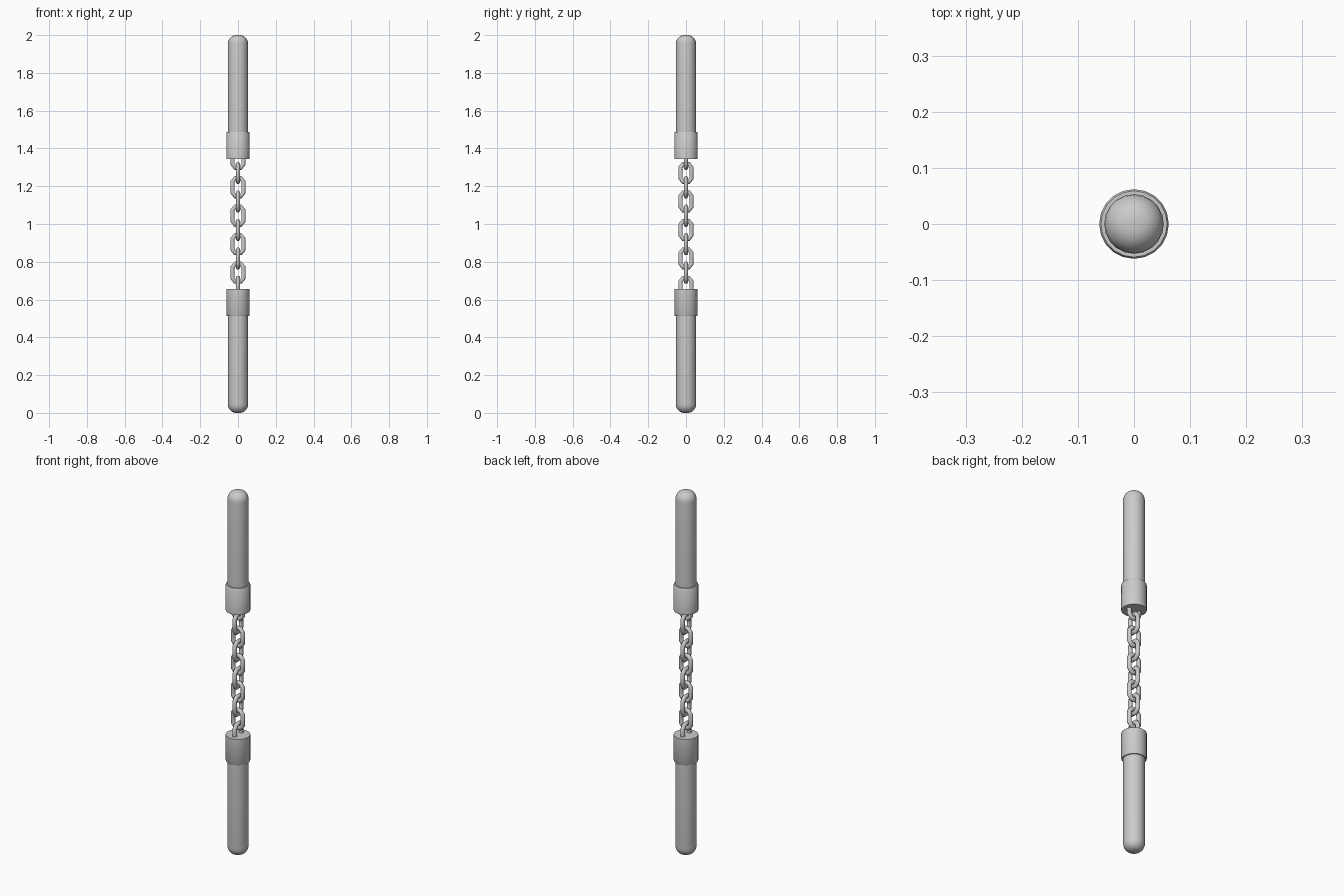
import bpy, bmesh
from math import sin, cos, pi
from mathutils import Vector

if "Cube" in bpy.data.objects:
    bpy.data.objects.remove(bpy.data.objects["Cube"])

SIDES = 20


def add_object(name, bm, angle=0.6):
    bmesh.ops.recalc_face_normals(bm, faces=bm.faces)
    mesh = bpy.data.meshes.new(name)
    bm.to_mesh(mesh)
    bm.free()
    ob = bpy.data.objects.new(name, mesh)
    bpy.context.collection.objects.link(ob)
    bpy.ops.object.select_all(action='DESELECT')
    ob.select_set(True)
    bpy.context.view_layer.objects.active = ob
    bpy.ops.object.shade_smooth_by_angle(angle=angle)
    return ob


def lathe(name, profile, flip):
    # Revolve (radius, z) points about z; flip mirrors to the upper half
    bm = bmesh.new()
    rings = []
    for r, z in profile:
        z = 2 - z if flip else z
        if r == 0:
            rings.append([bm.verts.new((0, 0, z))] * SIDES)
        else:
            rings.append([bm.verts.new((r * cos(2 * pi * i / SIDES),
                                        r * sin(2 * pi * i / SIDES), z))
                          for i in range(SIDES)])
    for a, b in zip(rings, rings[1:]):
        for i in range(SIDES):
            j = (i + 1) % SIDES
            bm.faces.new(list(dict.fromkeys((a[i], a[j], b[j], b[i]))))
    return add_object(name, bm)


def link(name, z, along_x):
    # Closed tube swept round a chamfered rectangle
    quarter = [(0.029, 0.029), (0.014, 0.048)]
    path = (quarter + [(-u, v) for u, v in reversed(quarter)]
            + [(-u, -v) for u, v in quarter]
            + [(u, -v) for u, v in reversed(quarter)])
    wire, n, k = 0.0115, len(path), 8
    pts = [Vector(p) for p in path]
    bm = bmesh.new()
    rings = []
    for i, p in enumerate(pts):
        d0 = (p - pts[i - 1]).normalized()
        d1 = (pts[(i + 1) % n] - p).normalized()
        t = (d0 + d1).normalized()
        out = Vector((t.y, -t.x)) / t.dot(d1)
        ring = []
        for s in range(k):
            a = 2 * pi * (s + 0.5) / k
            q = p + out * wire * cos(a)
            w = wire * sin(a)
            ring.append(bm.verts.new((q.x, w, z + q.y) if along_x
                                     else (w, q.x, z + q.y)))
        rings.append(ring)
    for i in range(n):
        a, b = rings[i], rings[(i + 1) % n]
        for s in range(k):
            t = (s + 1) % k
            bm.faces.new((a[s], a[t], b[t], b[s]))
    return add_object(name, bm, 0.8)


# Rounded grips and their collars, lower and upper
dome = [(0, 0)] + [(0.010 + 0.043 * sin(pi / 2 * i / 6),
                    0.045 - 0.045 * cos(pi / 2 * i / 6)) for i in range(7)]
grip = dome + [(0.053, 0.53)]
collar = [(0.052, 0.513), (0.059, 0.513), (0.062, 0.518), (0.062, 0.657), (0, 0.657)]
for side, flip in (("lower", False), ("upper", True)):
    lathe(side + "_grip", grip, flip)
    lathe(side + "_collar", collar, flip)

# Chain of alternating links
for i in range(10):
    link(f"chain_link_{i + 1}", 0.667 + i * 0.0754, i % 2 == 1)
